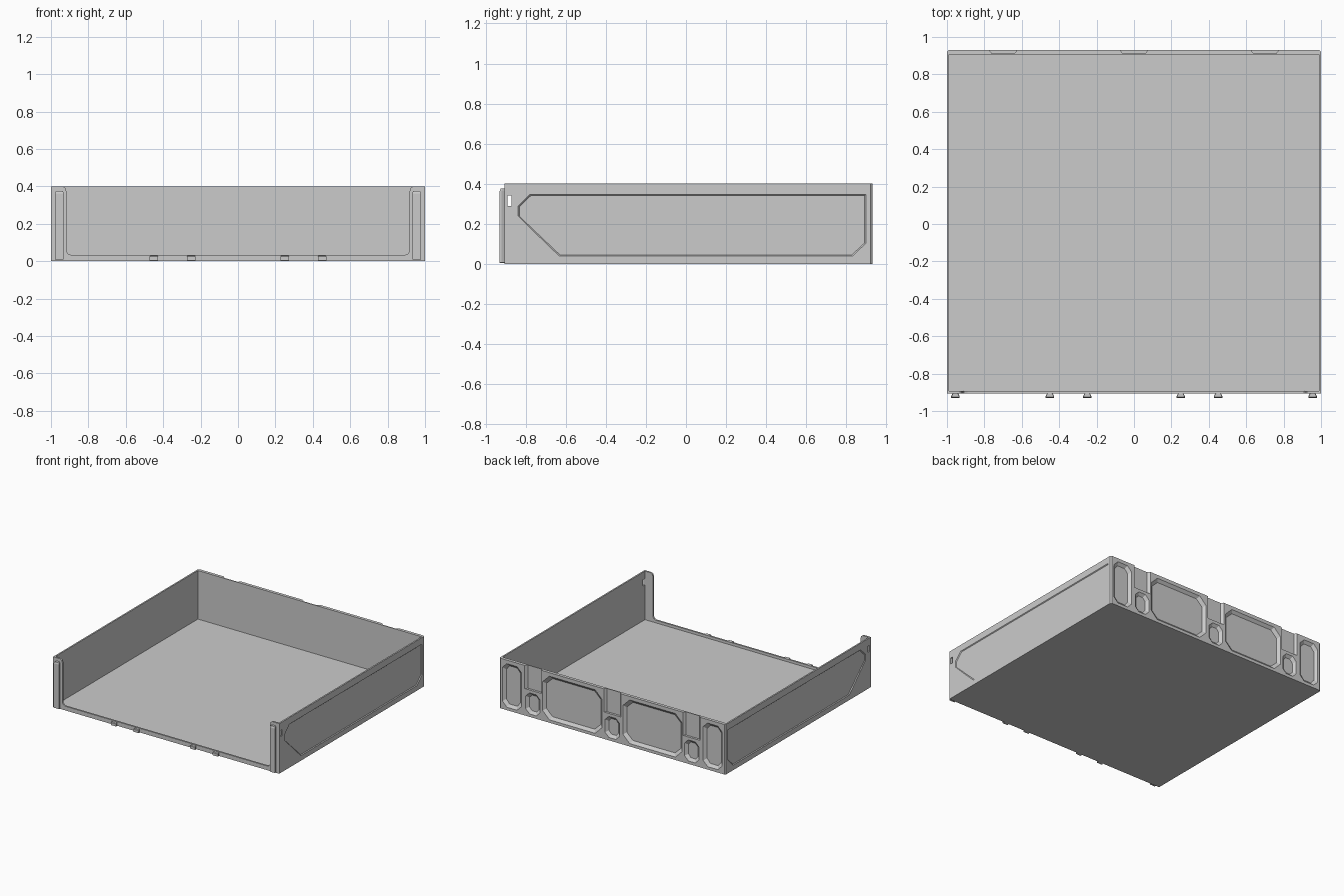
import bpy, bmesh

if "Cube" in bpy.data.objects:
    bpy.data.objects.remove(bpy.data.objects["Cube"])


def loft(name, rings):
    """Closed solid through rings of equal length."""
    bm = bmesh.new()
    vs = [[bm.verts.new(p) for p in r] for r in rings]
    n = len(rings[0])
    for a, b in zip(vs, vs[1:]):
        for i in range(n):
            bm.faces.new((a[i], a[(i + 1) % n], b[(i + 1) % n], b[i]))
    bm.faces.new(vs[0])
    bm.faces.new(vs[-1])
    bmesh.ops.recalc_face_normals(bm, faces=bm.faces)
    me = bpy.data.meshes.new(name)
    bm.to_mesh(me)
    bm.free()
    ob = bpy.data.objects.new(name, me)
    bpy.context.collection.objects.link(ob)
    return ob


def prism(name, pts, axis, d0, d1, draft=0.0):
    """Extrude a 2D profile along an axis; draft shrinks the far end."""
    us, vs = [p[0] for p in pts], [p[1] for p in pts]
    cu, cv = (min(us) + max(us)) / 2, (min(vs) + max(vs)) / 2
    su = 1 - 2 * draft / (max(us) - min(us))
    sv = 1 - 2 * draft / (max(vs) - min(vs))
    far = [(cu + (u - cu) * su, cv + (v - cv) * sv) for u, v in pts]

    def place(p, d):
        return {'x': (d, p[0], p[1]), 'y': (p[0], d, p[1]), 'z': (p[0], p[1], d)}[axis]
    return loft(name, [[place(p, d0) for p in pts], [place(p, d1) for p in far]])


def rect(u0, u1, v0, v1, low=0.0, top=0.0):
    """Rectangle with optional chamfers on the low and top corners."""
    pts = []
    pts += [(u0, v0 + low), (u0 + low, v0), (u1 - low, v0), (u1, v0 + low)] if low else [(u0, v0), (u1, v0)]
    pts += [(u1, v1 - top), (u1 - top, v1), (u0 + top, v1), (u0, v1 - top)] if top else [(u1, v1), (u0, v1)]
    return pts


def cut(ob, cutter):
    m = ob.modifiers.new("cut", 'BOOLEAN')
    m.operation = 'DIFFERENCE'
    m.solver = 'EXACT'
    m.object = cutter
    cutter.hide_render = True
    bpy.context.view_layer.objects.active = ob
    bpy.ops.object.modifier_apply(modifier=m.name)
    bpy.data.objects.remove(cutter)


# Tray body: solid block with chamfered rear corners
tray = prism("tray_body", rect(-1, 1, -0.907, 0.93, top=0.01), 'z', 0, 0.4)

# Main cavity, leaving floor, thin side walls, rear wall and front frame
cut(tray, prism("cavity", rect(-0.988, 0.988, -0.893, 0.905), 'z', 0.012, 0.6))

# Front opening with softened corners
half = [(0.89, 0.033), (0.908, 0.039), (0.918, 0.055), (0.918, 0.375), (0.924, 0.392), (0.94, 0.402), (0.94, 0.5)]
opening = half + [(-x, z) for x, z in reversed(half)]
cut(tray, prism("opening", opening, 'y', -1.0, -0.88))

# Shallow recessed panels and finger windows on both sides
panel = [(-0.84, 0.29), (-0.78, 0.35), (0.9, 0.35), (0.9, 0.1),
         (0.835, 0.037), (-0.635, 0.037), (-0.84, 0.24)]
for s in (-1, 1):
    cut(tray, prism("side_panel", panel, 'x', s * 1.003, s * 0.994, 0.008))
    cut(tray, prism("window", rect(-0.891, -0.87, 0.29, 0.34), 'x', s * 0.97, s * 1.1))

# Drafted pockets in the rear wall
for x0, x1, z1, ch in ((0.8, 0.975, 0.375, 0.04), (-0.975, -0.8, 0.375, 0.04),
                       (0.09, 0.62, 0.375, 0.06), (-0.62, -0.09, 0.375, 0.06),
                       (0.635, 0.77, 0.195, 0.035), (-0.068, 0.068, 0.195, 0.035),
                       (-0.77, -0.635, 0.195, 0.035)):
    cut(tray, prism("pocket", rect(x0, x1, 0.02, z1, ch, ch), 'y', 0.933, 0.911, 0.025))

# Open-topped dovetail sockets along the rear rim
for c in (-0.7, 0, 0.7):
    socket = [(c - 0.08, 0.935), (c - 0.06, 0.912), (c + 0.06, 0.912), (c + 0.08, 0.935)]
    cut(tray, prism("socket", socket, 'z', 0.215, 0.5))


def dovetail(name, c, z0, z1):
    """Vertical dovetail rail on the front, with a tapered top."""
    foot = [(c - 0.015, -0.906), (c - 0.023, -0.922), (c - 0.023, -0.93),
            (c + 0.023, -0.93), (c + 0.023, -0.922), (c + 0.015, -0.906)]
    t = min(0.012, (z1 - z0) / 5)
    rings = [[(x, y, z0) for x, y in foot], [(x, y, z1 - t) for x, y in foot],
             [(c + (x - c) * 0.8, y + (0.004 if y < -0.91 else 0), z1) for x, y in foot]]
    return loft(name, rings)


# Tall connector rails at the front corners, short ones along the sill
for s in (-1, 1):
    dovetail("front_rail", s * 0.955, 0.008, 0.375)
    for x in (0.25, 0.45):
        dovetail("sill_connector", s * x, 0.004, 0.03)
